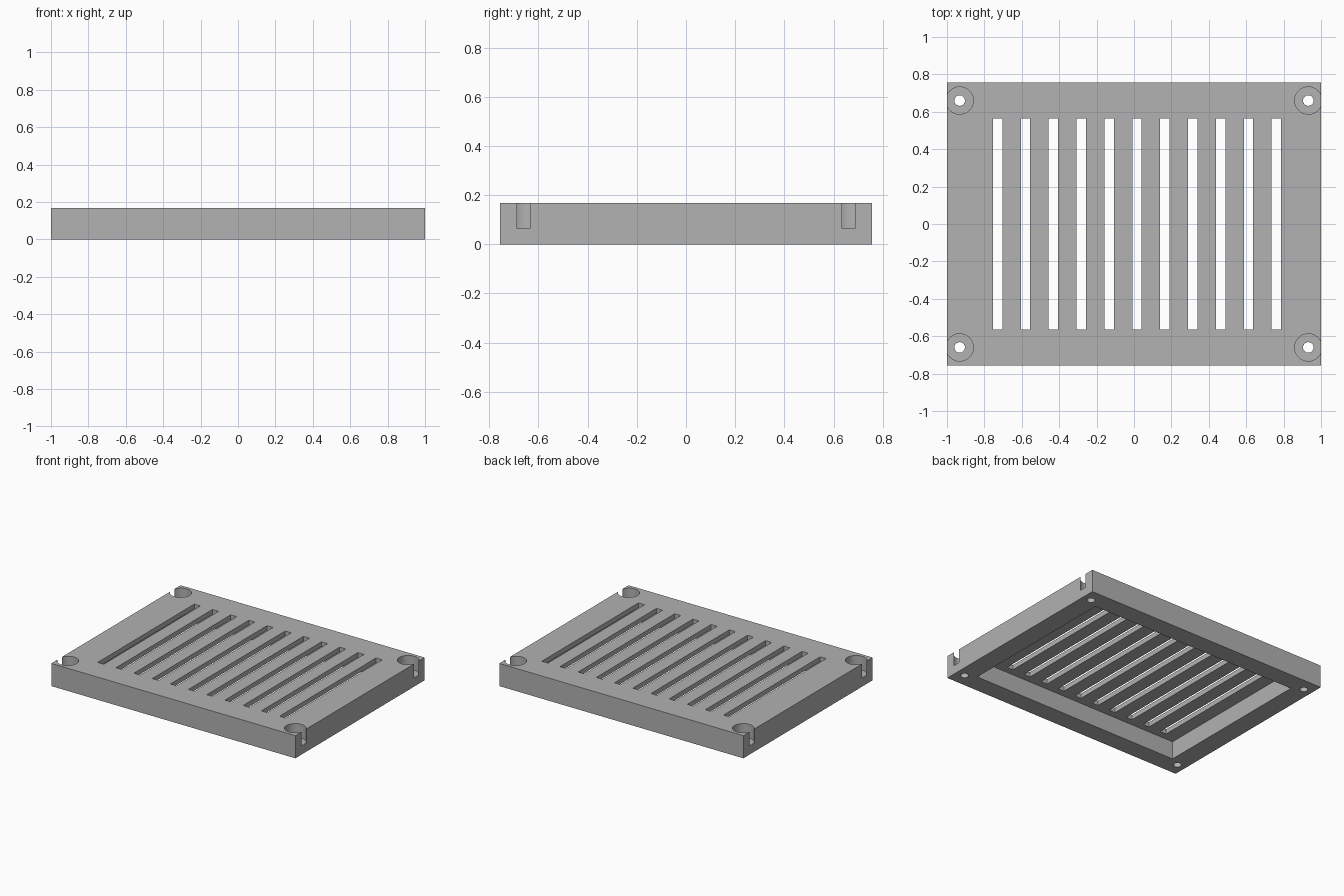
import bpy
import bmesh
import math
from mathutils import Matrix, Vector

default = bpy.data.objects.get("Cube")
if default:
    bpy.data.objects.remove(default, do_unlink=True)

HEIGHT = 0.168
BORE_FLOOR = 0.065
POCKET_TOP = 0.132

grey = bpy.data.materials.new("plain grey")
grey.use_nodes = True
GREY = (0.445, 0.445, 0.445, 1)
grey.diffuse_color = GREY
grey.node_tree.nodes["Principled BSDF"].inputs["Base Color"].default_value = GREY


def add_box(bm, low, high):
    low, high = Vector(low), Vector(high)
    matrix = Matrix.Translation((low + high) / 2) @ Matrix.Diagonal((high - low).to_4d())
    matrix[3][3] = 1
    bmesh.ops.create_cube(bm, size=1, matrix=matrix)


def add_cylinder(bm, x, y, radius, low, high):
    bmesh.ops.create_cone(bm, cap_ends=True, segments=48, radius1=radius, radius2=radius,
                          depth=high - low, matrix=Matrix.Translation((x, y, (low + high) / 2)))


def make_object(name, bm):
    mesh = bpy.data.meshes.new(name)
    bm.to_mesh(mesh)
    bm.free()
    mesh.materials.append(grey)
    obj = bpy.data.objects.new(name, mesh)
    bpy.context.collection.objects.link(obj)
    return obj


# Solid cover block
bm = bmesh.new()
add_box(bm, (-1, -0.757, 0), (1, 0.757, HEIGHT))
cover = make_object("vent_cover", bm)

# Hollow underside
pocket = bmesh.new()
add_box(pocket, (-0.855, -0.617, -0.1), (0.855, 0.617, POCKET_TOP))

# Row of vent slots, slightly off centre
slots = bmesh.new()
for i in range(11):
    x = 0.016 + (i - 5) * 0.149
    add_box(slots, (x - 0.025, -0.565, 0.05), (x + 0.025, 0.565, 0.3))

# Corner screw recesses, which break through the side faces, and screw holes
recesses, holes = bmesh.new(), bmesh.new()
for sx in (-1, 1):
    for sy in (-1, 1):
        add_cylinder(recesses, sx * 0.932, sy * 0.66, 0.073, BORE_FLOOR, 0.3)
        add_cylinder(holes, sx * 0.932, sy * 0.66, 0.028, -0.1, 0.3)

# Cut the block
cutters = []
for name, bm in (("pocket", pocket), ("slots", slots), ("recesses", recesses), ("holes", holes)):
    cutter = make_object(name + "_cutter", bm)
    cutter.hide_render = True
    cutters.append(cutter)
    cut = cover.modifiers.new(name, "BOOLEAN")
    cut.operation = "DIFFERENCE"
    cut.solver = "EXACT"
    cut.object = cutter

bpy.context.view_layer.objects.active = cover
cover.select_set(True)
for modifier in list(cover.modifiers):
    bpy.ops.object.modifier_apply(modifier=modifier.name)
for cutter in cutters:
    bpy.data.objects.remove(cutter, do_unlink=True)

bpy.ops.object.select_all(action="DESELECT")
cover.select_set(True)
bpy.ops.object.shade_smooth_by_angle(angle=math.radians(30))
